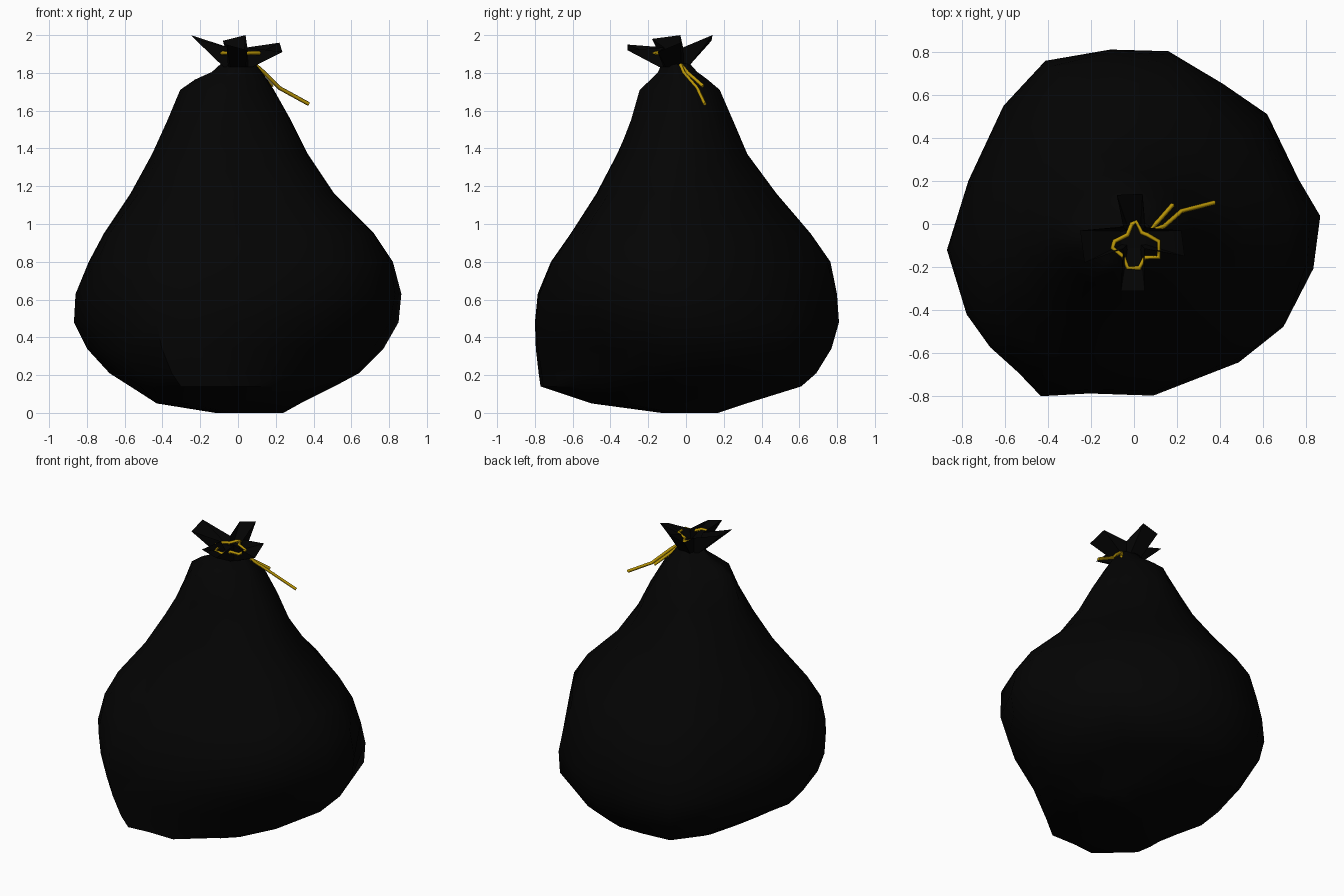
import bpy, bmesh, math
from mathutils import Vector


def material(name, rgb):
    m = bpy.data.materials.new(name)
    m.diffuse_color = (*rgb, 1)
    return m


BLACK = material("black plastic", (0.0011, 0.0011, 0.0011))
GOLD = material("yellow cord", (0.50, 0.31, 0.002))


def loft(name, rings, mat, smooth=40):
    """Skin a list of equal-length point rings and cap both ends."""
    bm = bmesh.new()
    vr = [[bm.verts.new(p) for p in r] for r in rings]
    n = len(vr[0])
    for a, b in zip(vr, vr[1:]):
        for i in range(n):
            j = (i + 1) % n
            bm.faces.new((a[i], a[j], b[j], b[i]))
    bm.faces.new(vr[0][::-1])
    bm.faces.new(vr[-1])
    bmesh.ops.recalc_face_normals(bm, faces=bm.faces)
    me = bpy.data.meshes.new(name)
    bm.to_mesh(me)
    bm.free()
    ob = bpy.data.objects.new(name, me)
    bpy.context.collection.objects.link(ob)
    me.materials.append(mat)
    bpy.context.view_layer.objects.active = ob
    ob.select_set(True)
    bpy.ops.object.shade_smooth_by_angle(angle=math.radians(smooth))
    ob.select_set(False)


def lerp(table, z):
    for (z0, a), (z1, b) in zip(table, table[1:]):
        if z <= z1:
            return a + (b - a) * max(0, (z - z0) / (z1 - z0))
    return table[-1][1]


# Plan outline of the sack (counter-clockwise)
outline = [(0.865, 0.03), (0.62, 0.50), (0.42, 0.64), (0.17, 0.80), (-0.10, 0.81),
           (-0.40, 0.75), (-0.59, 0.54), (-0.76, 0.20), (-0.865, -0.12),
           (-0.77, -0.43), (-0.66, -0.58), (-0.43, -0.81), (-0.20, -0.79),
           (0.10, -0.80), (0.49, -0.67), (0.70, -0.50), (0.835, -0.22)]
# Extents by height: z, xmin, xmax, ymin, ymax
levels = [(0.00, -0.12, 0.24, -0.13, 0.17), (0.05, -0.43, 0.33, -0.50, 0.32),
          (0.14, -0.57, 0.51, -0.77, 0.61), (0.21, -0.68, 0.64, -0.78, 0.69),
          (0.34, -0.80, 0.77, -0.80, 0.77), (0.48, -0.87, 0.85, -0.81, 0.81),
          (0.63, -0.86, 0.865, -0.785, 0.80), (0.80, -0.79, 0.82, -0.715, 0.765),
          (0.95, -0.71, 0.72, -0.61, 0.66), (1.16, -0.57, 0.51, -0.475, 0.48),
          (1.37, -0.455, 0.37, -0.365, 0.325), (1.55, -0.375, 0.28, -0.295, 0.25),
          (1.71, -0.31, 0.19, -0.25, 0.18), (1.765, -0.23, 0.155, -0.19, 0.115),
          (1.805, -0.14, 0.125, -0.15, 0.06), (1.85, -0.09, 0.09, -0.13, 0.02)]
# Bulge of each diagonal side by height, keyed by the signs of x and y
bulge = {(1, -1): [(0, 1), (0.14, 0.87), (0.21, 0.83), (0.34, 0.85), (0.48, 0.93),
                   (0.63, 0.99), (0.8, 1.06), (0.95, 1.10), (1.16, 1.05), (1.37, 1),
                   (1.55, 0.95), (1.71, 0.82)],
         (1, 1): [(0, 1), (0.14, 1.13), (0.21, 1.13), (0.34, 1.1), (0.48, 1.02),
                  (0.63, 0.97), (0.8, 0.94), (0.95, 0.95), (1.37, 1), (1.71, 1.05)],
         (-1, -1): [(0, 1), (0.05, 1.25), (0.14, 1.02), (0.34, 0.99), (0.48, 0.98),
                    (0.63, 1.02), (0.8, 1.08), (0.95, 1.10), (1.16, 1.05), (1.37, 1.01),
                    (1.55, 0.93), (1.71, 0.82)],
         (-1, 1): [(0, 1), (0.05, 1.12), (0.14, 1.08), (0.34, 1.05), (0.63, 0.98),
                   (1.16, 1), (1.37, 0.99), (1.55, 0.88), (1.71, 0.74)]}
rings = []
for z, x0, x1, y0, y1 in levels:
    ring = []
    for px, py in outline:
        u, v = px / 0.865, py / 0.81
        side = (1 if u > 0 else -1, 1 if v > 0 else -1)
        w = math.sin(2 * math.atan2(v, u)) ** 2
        f = 1 + (lerp(bulge[side], z) - 1) * w
        x = (x0 + x1) / 2 + f * u * (x1 - x0) / 2
        y = (y0 + y1) / 2 + f * v * (y1 - y0) / 2
        ring.append((min(max(x, x0), x1), min(max(y, y0), y1), z))
    rings.append(ring)
loft("sack", rings, BLACK, 50)

# Gathered mouth: four flaps flaring out of the neck
tips = [((0.235, -0.15, 1.91), (0.22, -0.03, 1.96)),
        ((0.04, 0.14, 2.00), (-0.08, 0.135, 1.97)),
        ((-0.25, -0.03, 2.00), (-0.23, -0.18, 1.98)),
        ((-0.06, -0.31, 1.95), (0.05, -0.31, 1.92))]
c = Vector((0.0, -0.065, 0))
neck, star, inner = [], [], []
for k, (a, b) in enumerate(tips):
    ang = k * math.pi / 2
    for d, tip in ((-0.5, a), (0.5, b), (math.pi / 4, None)):
        u = Vector((math.cos(ang + d), math.sin(ang + d), 0))
        neck.append(c + u * (0.085 if tip else 0.075) + Vector((0, 0, 1.83)))
        star.append(Vector(tip) if tip else c + u * 0.07 + Vector((0, 0, 1.935)))
        inner.append(c + u * (0.065 if tip else 0.045) + Vector((0, 0, 1.875)))
loft("mouth_flaps", [neck, star, inner], BLACK, 30)


def cord(name, pts, closed=False):
    """Thin cord through the points."""
    cu = bpy.data.curves.new(name, "CURVE")
    cu.dimensions = "3D"
    cu.bevel_depth = 0.0105
    cu.bevel_resolution = 0
    cu.use_fill_caps = True
    s = cu.splines.new("POLY")
    s.points.add(len(pts) - 1)
    for p, q in zip(s.points, pts):
        p.co = (*q, 1)
    s.use_cyclic_u = closed
    cu.materials.append(GOLD)
    ob = bpy.data.objects.new(name, cu)
    bpy.context.collection.objects.link(ob)


# Drawstring around the mouth and its loose ends
cord("drawstring", [(x, y, 1.905) for x, y in
     [(0.06, -0.05), (0.115, -0.08), (0.115, -0.155), (0.05, -0.155), (0.025, -0.205),
      (-0.03, -0.205), (-0.05, -0.15), (-0.10, -0.11), (-0.09, -0.08), (-0.03, -0.05),
      (-0.01, 0.0), (0.01, 0.01), (0.035, -0.04)]], True)
cord("long_cord_end", [(0.06, -0.04, 1.87), (0.14, -0.01, 1.80), (0.22, 0.06, 1.72),
                       (0.375, 0.10, 1.635)])
cord("short_cord_end", [(0.06, -0.04, 1.86), (0.11, 0.01, 1.80), (0.18, 0.09, 1.73)])
